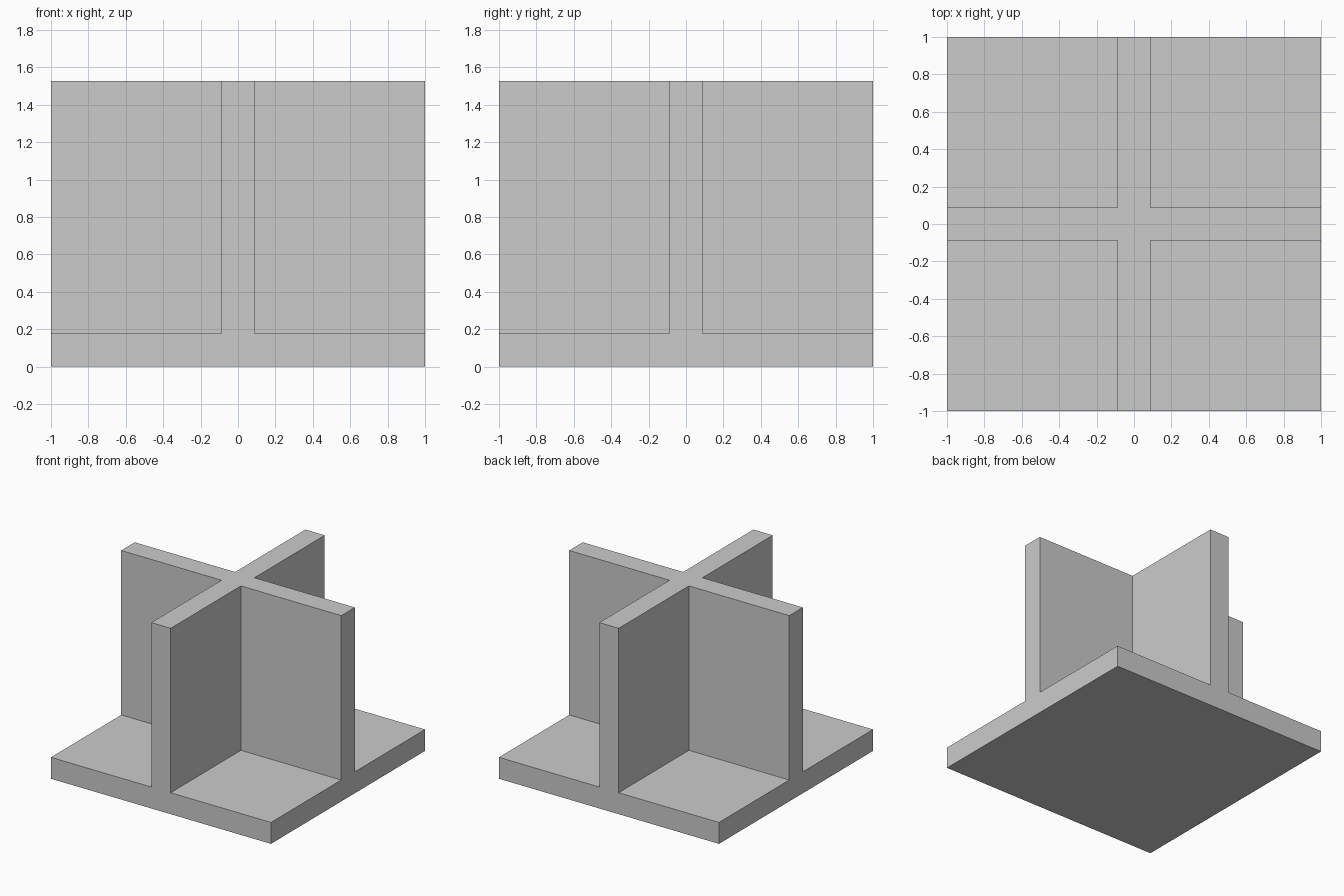
import bpy
import bmesh
from mathutils import Vector, Matrix

if "Cube" in bpy.data.objects:
    bpy.data.objects.remove(bpy.data.objects["Cube"])

HALF = 1.0      # half width of the base plate
WALL = 0.088    # half thickness of the crossed walls
BASE = 0.176    # plate thickness
TOP = 1.527     # overall height

bm = bmesh.new()

# Square base plate
bmesh.ops.create_cube(
    bm, size=1.0,
    matrix=Matrix.Translation((0, 0, BASE / 2)) @ Matrix.Diagonal((2 * HALF, 2 * HALF, BASE, 1)))

# Score the plate along both sides of each wall
for axis in (Vector((1, 0, 0)), Vector((0, 1, 0))):
    for s in (-1, 1):
        bmesh.ops.bisect_plane(bm, geom=bm.verts[:] + bm.edges[:] + bm.faces[:],
                               plane_co=axis * s * WALL, plane_no=axis)

# Raise the cross-shaped top region into walls flush with the plate edges
cross = []
for f in bm.faces:
    c = f.calc_center_median()
    if f.normal.z > 0.9 and min(abs(c.x), abs(c.y)) < WALL:
        cross.append(f)
new = bmesh.ops.extrude_face_region(bm, geom=cross)["geom"]
bmesh.ops.translate(bm, vec=(0, 0, TOP - BASE),
                    verts=[g for g in new if isinstance(g, bmesh.types.BMVert)])
bmesh.ops.delete(bm, geom=[f for f in cross if f.is_valid], context='FACES')

# Merge coplanar pieces into clean flat faces
bmesh.ops.recalc_face_normals(bm, faces=bm.faces[:])
bmesh.ops.dissolve_limit(bm, angle_limit=0.01, verts=bm.verts[:], edges=bm.edges[:])

mesh = bpy.data.meshes.new("cross_wall_stand")
bm.to_mesh(mesh)
bm.free()
obj = bpy.data.objects.new("cross_wall_stand", mesh)
bpy.context.collection.objects.link(obj)
